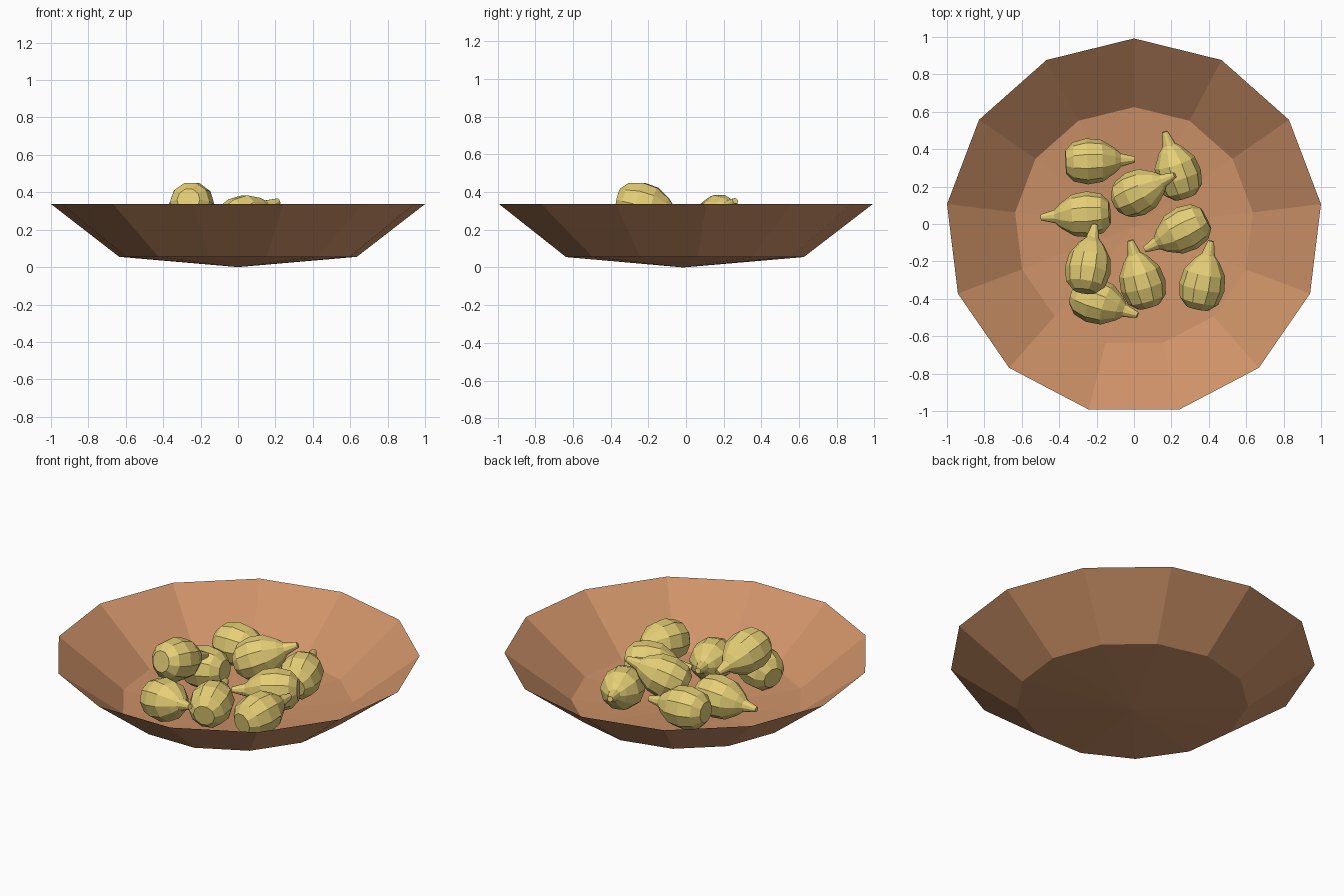
import bpy
from math import pi, sin, cos
from mathutils import Vector

if "Cube" in bpy.data.objects:
    bpy.data.objects.remove(bpy.data.objects["Cube"])


def material(name, color):
    m = bpy.data.materials.new(name)
    m.diffuse_color = color
    m.use_nodes = True
    m.node_tree.nodes["Principled BSDF"].inputs["Base Color"].default_value = m.diffuse_color
    return m


def lathe(name, profile, sides, start, mat, cap=None):
    """Flat-faced revolve of (radius, height) points; radius 0 closes to a point."""
    verts, faces, rings = [], [], []
    for r, z in profile:
        n = 1 if r == 0 else sides
        rings.append([len(verts) + i for i in range(n)])
        for i in range(n):
            a = start + 2 * pi * i / sides
            verts.append((r * cos(a), r * sin(a), z))
    for lo, hi in zip(rings, rings[1:]):
        for i in range(sides):
            j = (i + 1) % sides
            if len(lo) == 1:
                faces.append((lo[0], hi[j], hi[i]))
            else:
                faces.append((lo[i], lo[j], hi[j], hi[i]))
    if cap:
        faces += [rings[0][::-1], rings[-1]]
    mesh = bpy.data.meshes.new(name)
    mesh.from_pydata(verts, [], faces)
    mesh.materials.append(mat)
    ob = bpy.data.objects.new(name, mesh)
    bpy.context.collection.objects.link(ob)
    return ob


clay = material("clay", (0.62, 0.29, 0.14, 1))
skin = material("fruit_skin", (0.78, 0.62, 0.18, 1))

# Shallow thirteen-sided bowl, a single sheet
bowl = lathe("bowl", [(0, 0), (0.64, 0.055), (1.007, 0.337)], 13, pi / 2, clay)
bowl.location.y = -0.015

# Fruit profile from flat base to thin stem
fruit_profile = [(0.062, 0), (0.105, 0.04), (0.123, 0.115), (0.112, 0.195),
                 (0.066, 0.265), (0.036, 0.295), (0.016, 0.37)]

# Each fruit: base centre, stem tip
placements = [
    ((-0.365, 0.33, 0.21), (0.00, 0.345, 0.20)),
    ((0.275, 0.145, 0.155), (0.165, 0.49, 0.21)),
    ((-0.09, 0.115, 0.21), (0.215, 0.26, 0.352)),
    ((-0.13, 0.06, 0.18), (-0.50, 0.035, 0.15)),
    ((-0.265, -0.36, 0.36), (-0.21, -0.005, 0.28)),
    ((-0.325, -0.37, 0.14), (0.015, -0.485, 0.21)),
    ((0.08, -0.44, 0.155), (-0.02, -0.085, 0.21)),
    ((0.34, -0.45, 0.18), (0.412, -0.09, 0.23)),
    ((0.385, 0.03, 0.215), (0.05, -0.14, 0.19)),
]
for k, (base, tip) in enumerate(placements, 1):
    fruit = lathe(f"fruit_{k}", fruit_profile, 10, 0, skin, cap=True)
    axis = Vector(tip) - Vector(base)
    fruit.rotation_euler = axis.to_track_quat('Z', 'Y').to_euler()
    fruit.location = base
